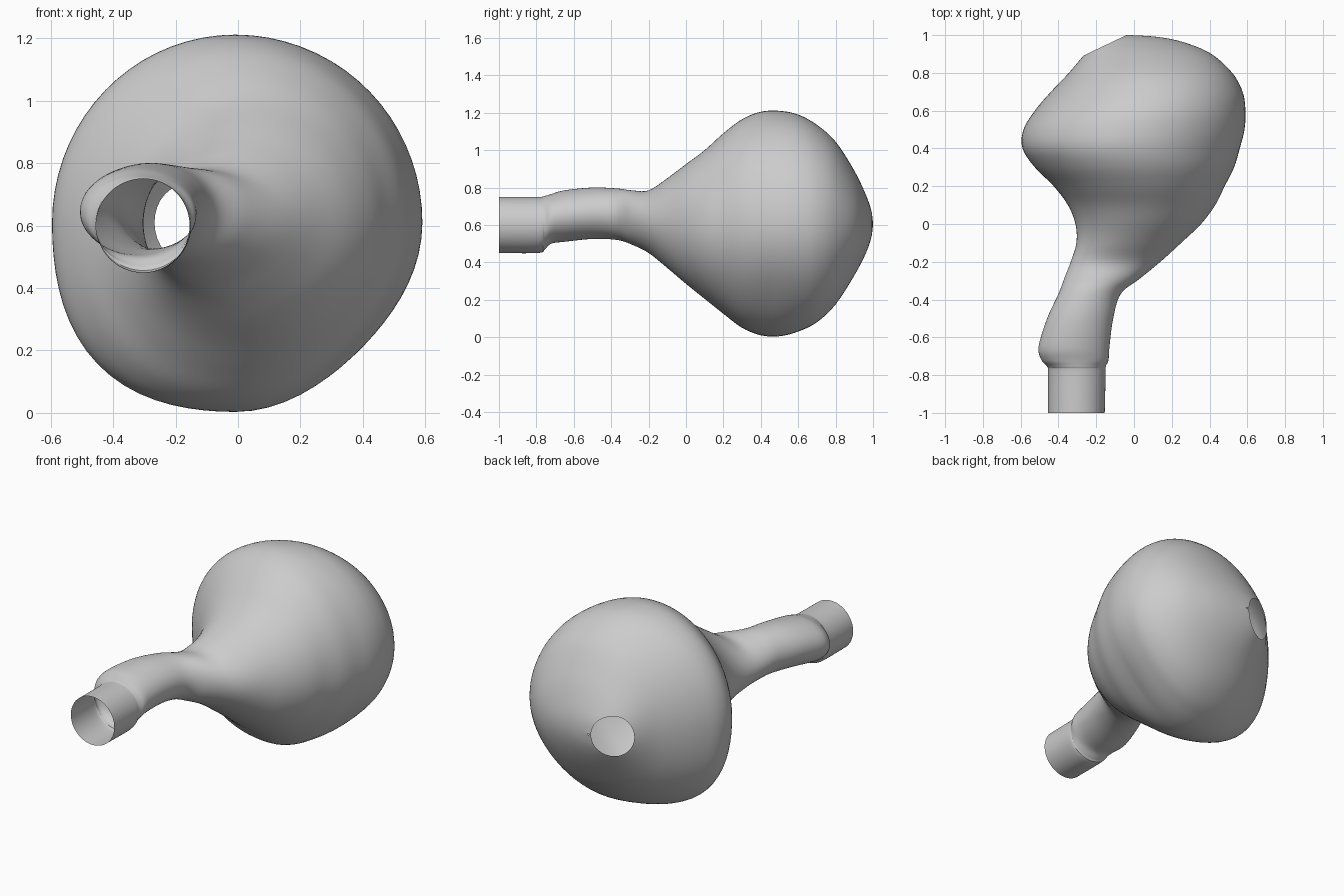
import bpy
import bmesh
from math import cos, sin, pi
from mathutils import Vector

cube = bpy.data.objects.get("Cube")
if cube:
    bpy.data.objects.remove(cube, do_unlink=True)

SIDES = 72       # points around each ring
STEPS = 5        # rings between neighbouring stations

# Outline stations from the open neck to the back: y, right x, left x, bottom z, top z
STATIONS = [
    (-1, -.455, -.155, .45, .75),
    (-.79, -.455, -.15, .45, .75),
    (-.755, -.46, -.15, .47, .755),
    (-.72, -.49, -.135, .5, .765),
    (-.65, -.505, -.13, .51, .785),
    (-.5, -.46, -.11, .525, .8),
    (-.37, -.4, -.07, .52, .795),
    (-.29, -.37, .03, .495, .785),
    (-.2, -.335, .14, .45, .785),
    (-.1, -.305, .25, .37, .85),
    (0, -.31, .355, .285, .925),
    (.1, -.35, .43, .205, 1),
    (.2, -.425, .48, .125, 1.09),
    (.3, -.525, .53, .05, 1.165),
    (.4, -.59, .56, .01, 1.205),
    (.5, -.585, .585, .005, 1.21),
    (.6, -.525, .59, .03, 1.19),
    (.7, -.44, .575, .08, 1.135),
    (.8, -.345, .52, .175, 1.045),
    (.9, -.26, .41, .33, .89),
    (.96, -.2, .27, .445, .765),
    (.99, -.14, .13, .53, .68),
    (1, -.03, -.02, .6, .61),
]


def spline(a, b, c, d, t):
    """Smooth curve value between b and c."""
    return b + t / 2 * (c - a + t * (2*a - 5*b + 4*c - d + t * (3*(b - c) + d - a)))


def resample(rows):
    """Fill in smooth in-between outline stations."""
    rows = [rows[0]] + rows + [rows[-1]]
    out = []
    for i in range(len(rows) - 3):
        for s in range(STEPS):
            out.append([spline(*column, s / STEPS) for column in zip(*rows[i:i + 4])])
    return out + [rows[-1]]


def add_ring(bm, station):
    """One cross-section, fuller at the lower right and flatter at the lower left."""
    y, x0, x1, z0, z1 = station
    swell = max(0, 1 - abs(y - .45) / .5)
    ring = []
    for i in range(SIDES):
        angle = 2 * pi * i / SIDES
        c, s = cos(angle), sin(angle)
        diagonal = sin(2 * angle) ** 2 * swell
        factor = 1
        if s < 0:
            factor += diagonal * (.06 if c < 0 else -.07)
        ring.append(bm.verts.new((
            (x0 + x1) / 2 + (x1 - x0) / 2 * c * factor, y,
            (z0 + z1) / 2 + (z1 - z0) / 2 * s * factor)))
    return ring


# Plain grey material
grey = bpy.data.materials.new("plain grey")
grey.use_nodes = True
colour = (.6, .6, .6, 1)
grey.diffuse_color = colour
grey.node_tree.nodes["Principled BSDF"].inputs["Base Color"].default_value = colour

# Hollow bulb with its bent neck, lofted ring by ring
bm = bmesh.new()
rings = [add_ring(bm, station) for station in resample(STATIONS)]
for near, far in zip(rings, rings[1:]):
    for i in range(SIDES):
        j = (i + 1) % SIDES
        bm.faces.new((near[i], near[j], far[j], far[i]))

# Flat slanted cut leaves the open hole at the back
bmesh.ops.bisect_plane(
    bm, geom=bm.verts[:] + bm.edges[:] + bm.faces[:],
    plane_co=Vector((-.145, .95, .61)), plane_no=Vector((-.43, .9, 0)),
    clear_outer=True)
bmesh.ops.recalc_face_normals(bm, faces=bm.faces[:])

mesh = bpy.data.meshes.new("hollow_bulb")
bm.to_mesh(mesh)
bm.free()
mesh.materials.append(grey)
bulb = bpy.data.objects.new("hollow_bulb", mesh)
bpy.context.collection.objects.link(bulb)

bpy.context.view_layer.objects.active = bulb
bulb.select_set(True)
bpy.ops.object.shade_smooth_by_angle()
